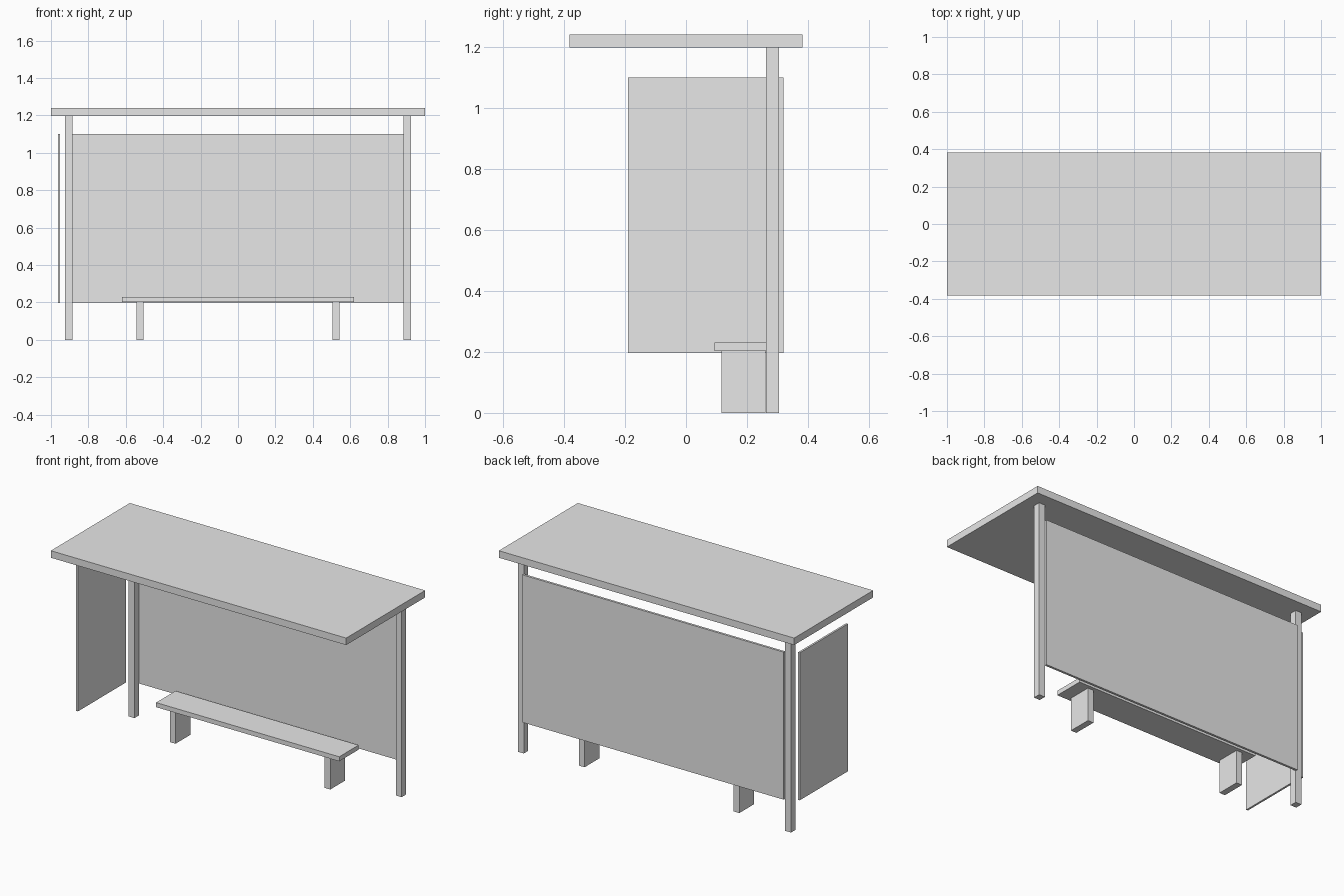
import bpy
import bmesh
from mathutils import Vector

cube = bpy.data.objects.get("Cube")
if cube:
    bpy.data.objects.remove(cube, do_unlink=True)

grey = bpy.data.materials.new("light_grey")
grey.use_nodes = True
grey.diffuse_color = (0.8, 0.8, 0.8, 1)
grey.node_tree.nodes["Principled BSDF"].inputs["Base Color"].default_value = (0.8, 0.8, 0.8, 1)


def box(name, low, high):
    """Flat-faced box spanning two opposite corners."""
    low, high = Vector(low), Vector(high)
    middle, size = (low + high) / 2, high - low
    bm = bmesh.new()
    bmesh.ops.create_cube(bm, size=1)
    bmesh.ops.scale(bm, vec=size, verts=bm.verts)
    mesh = bpy.data.meshes.new(name)
    bm.to_mesh(mesh)
    bm.free()
    mesh.materials.append(grey)
    obj = bpy.data.objects.new(name, mesh)
    obj.location = middle
    bpy.context.collection.objects.link(obj)
    return obj


def pair(name, inner, outer, y, z):
    """Matching boxes on both sides of the shelter."""
    box("left_" + name, (inner, y[0], z[0]), (outer, y[1], z[1]))
    box("right_" + name, (-outer, y[0], z[0]), (-inner, y[1], z[1]))


# Flat roof on two rear posts
box("roof", (-1, -0.382, 1.197), (1, 0.382, 1.24))
pair("post", 0.885, 0.925, (0.262, 0.305), (0, 1.197))

# Wall panels: one behind the posts, one at a single end
box("back_panel", (-0.885, 0.305, 0.196), (0.885, 0.319, 1.099))
box("side_panel", (-0.963, -0.19, 0.196), (-0.951, 0.275, 1.099))

# Bench
box("bench_seat", (-0.62, 0.094, 0.202), (0.62, 0.281, 0.23))
pair("bench_leg", 0.505, 0.543, (0.117, 0.26), (0, 0.202))
